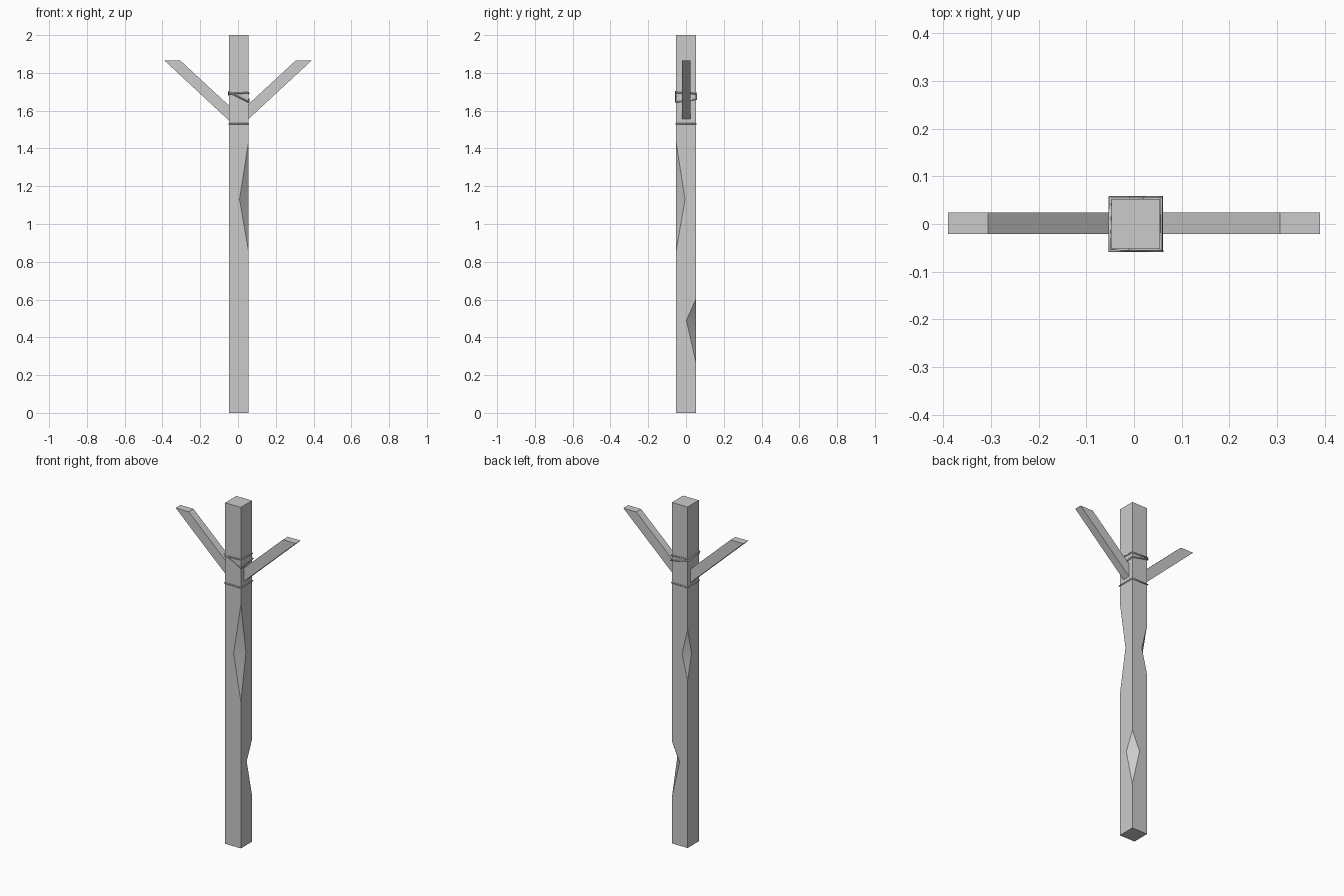
import bpy, bmesh, math
from mathutils import Vector

cube = bpy.data.objects.get("Cube")
if cube:
    bpy.data.objects.remove(cube)

X0, X1, Y0, Y1 = -0.047, 0.055, -0.052, 0.052


def material(name, level):
    m = bpy.data.materials.new(name)
    m.use_nodes = True
    colour = (level, level, level, 1)
    m.diffuse_color = colour
    m.node_tree.nodes["Principled BSDF"].inputs["Base Color"].default_value = colour
    return m


grey = material("plain grey", 0.6)


def link(name, bm):
    bmesh.ops.recalc_face_normals(bm, faces=bm.faces)
    mesh = bpy.data.meshes.new(name)
    bm.to_mesh(mesh)
    bm.free()
    mesh.materials.append(grey)
    ob = bpy.data.objects.new(name, mesh)
    bpy.context.collection.objects.link(ob)
    return ob


def prism(name, outline, offset):
    """Extrude a flat outline by an offset vector."""
    bm = bmesh.new()
    face = bm.faces.new([bm.verts.new(p) for p in outline])
    new = bmesh.ops.extrude_face_region(bm, geom=[face])["geom"]
    verts = [v for v in new if isinstance(v, bmesh.types.BMVert)]
    bmesh.ops.translate(bm, vec=offset, verts=verts)
    return link(name, bm)


def activate(ob):
    bpy.ops.object.select_all(action='DESELECT')
    ob.select_set(True)
    bpy.context.view_layer.objects.active = ob


# Square post
post = prism("post", [(X0, Y0, 0), (X1, Y0, 0), (X1, Y1, 0), (X0, Y1, 0)], (0, 0, 2))


def chip(x, y, low, mid, high, width):
    """Cut a diamond-shaped notch into one upright edge of the post."""
    out = Vector((math.copysign(1, x), math.copysign(1, y), 0)).normalized()
    side = Vector((-out.y, out.x, 0)) * 0.2
    corner = Vector((x, y, 0))
    depth = width / math.sqrt(2)
    outline = [corner + out * d - side + Vector((0, 0, z)) for d, z in
               ((depth, 2 * low - mid), (-depth, mid), (depth, 2 * high - mid))]
    cutter = prism("chip_cutter", outline, side * 2)
    cutter.hide_render = True
    mod = post.modifiers.new("chip", 'BOOLEAN')
    mod.operation, mod.solver, mod.object = 'DIFFERENCE', 'EXACT', cutter
    activate(post)
    bpy.ops.object.modifier_apply(modifier=mod.name)
    bpy.data.objects.remove(cutter)


# Chipped edges
chip(X1, Y0, 0.86, 1.13, 1.43, 0.047)
chip(X1, Y1, 0.27, 0.49, 0.60, 0.05)
chip(X0, Y1, 0.98, 1.13, 1.28, 0.036)
activate(post)
bpy.ops.object.shade_smooth_by_angle(angle=math.radians(32))

# Slanted arms with level tops
for name, s, root, drop in (("left_arm", 1, X1, 0), ("right_arm", -1, -X0, 0.008)):
    prism(name, [(s * root, -0.021, 1.555 - drop), (s * 0.39, -0.021, 1.866),
                 (s * 0.306, -0.021, 1.866), (s * root, -0.021, 1.634 - drop)],
          (0, 0.045, 0))


def binding(name, heights, gap=0.002, radius=0.004):
    """Thin cord round the post; heights are for its four corners."""
    curve = bpy.data.curves.new(name, 'CURVE')
    curve.dimensions = '3D'
    curve.bevel_depth = radius
    curve.bevel_resolution = 0
    spline = curve.splines.new('POLY')
    spline.points.add(3)
    spline.use_cyclic_u = True
    corners = ((X0 - gap, Y0 - gap), (X1 + gap, Y0 - gap),
               (X1 + gap, Y1 + gap), (X0 - gap, Y1 + gap))
    for p, (x, y), z in zip(spline.points, corners, heights):
        p.co = (x, y, z, 1)
    curve.materials.append(grey)
    ob = bpy.data.objects.new(name, curve)
    bpy.context.collection.objects.link(ob)


# Cords tying the arms to the post
binding("lower_cord", (1.53, 1.53, 1.53, 1.53))
binding("upper_cord", (1.69, 1.695, 1.69, 1.695))
binding("slanted_cord", (1.70, 1.645, 1.66, 1.685), gap=0.004)
